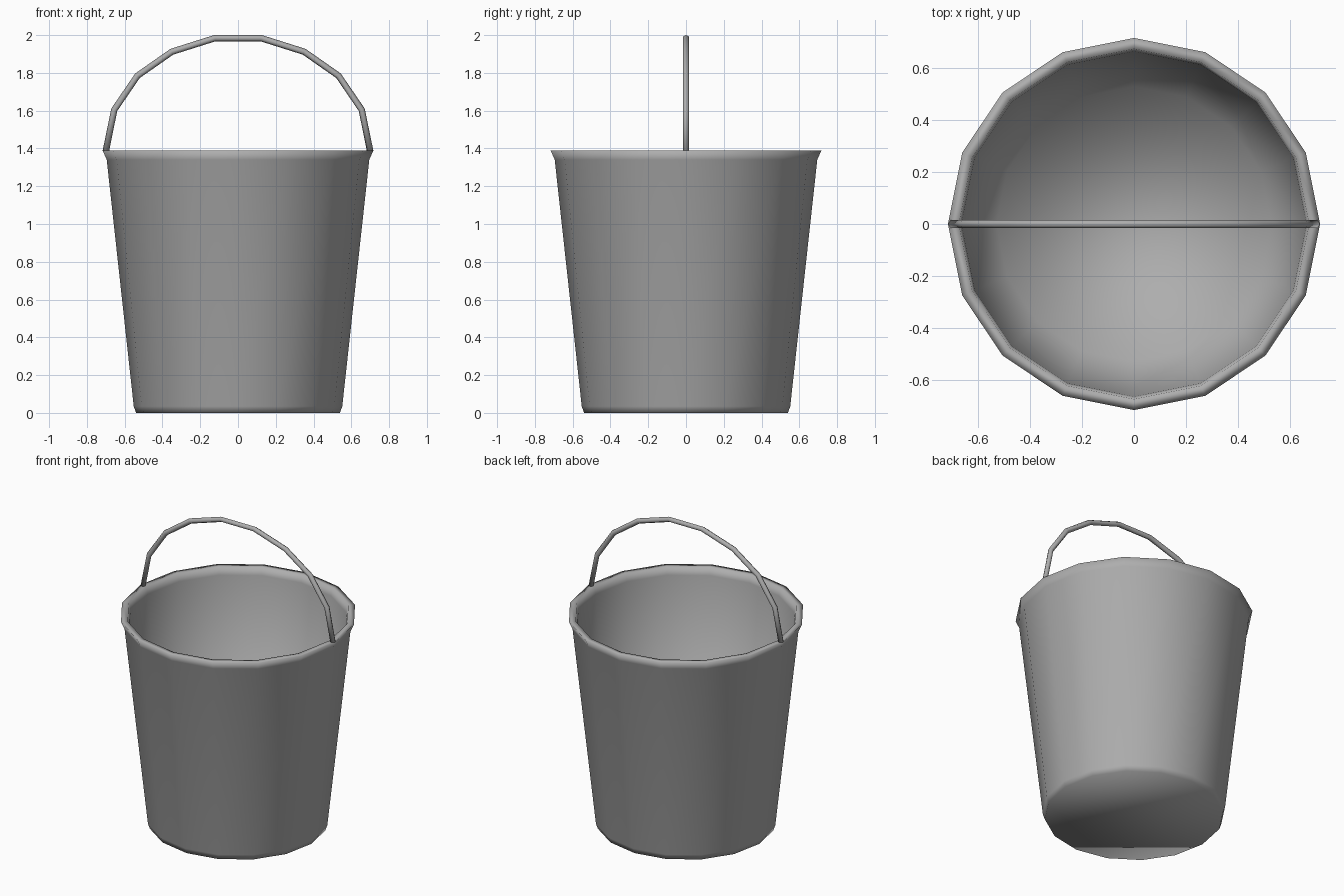
import bpy, bmesh, math
from mathutils import Vector

if "Cube" in bpy.data.objects:
    bpy.data.objects.remove(bpy.data.objects["Cube"])

metal = bpy.data.materials.new("grey metal")
metal.diffuse_color = (0.42, 0.42, 0.42, 1)
metal.use_nodes = True
metal.node_tree.nodes["Principled BSDF"].inputs["Base Color"].default_value = metal.diffuse_color


def loft(name, rings):
    """Bridge equal rings of points, close both ends, shade smooth."""
    bm = bmesh.new()
    loops = [[bm.verts.new(p) for p in ring] for ring in rings]
    n = len(loops[0])
    for a, b in zip(loops, loops[1:]):
        for i in range(n):
            j = (i + 1) % n
            bm.faces.new((a[i], a[j], b[j], b[i]))
    bm.faces.new(loops[0][::-1])
    bm.faces.new(loops[-1])
    bmesh.ops.recalc_face_normals(bm, faces=bm.faces)
    for f in bm.faces:
        f.smooth = True
    mesh = bpy.data.meshes.new(name)
    bm.to_mesh(mesh)
    bm.free()
    mesh.materials.append(metal)
    obj = bpy.data.objects.new(name, mesh)
    bpy.context.collection.objects.link(obj)
    return obj


# Pail: base, outer wall, flared rim, inner wall, inner floor (radius, height)
profile = [(0.54, 0), (0.552, 0.035), (0.695, 1.34), (0.717, 1.39),
           (0.675, 1.39), (0.665, 1.34), (0.53, 0.035)]
SIDES = 16
loft("pail", [[(r * math.cos(2 * math.pi * i / SIDES),
                r * math.sin(2 * math.pi * i / SIDES), z)
               for i in range(SIDES)] for r, z in profile])

# Handle: six-sided bar swept along an arch from rim to rim
half = [(0.70, 1.385), (0.655, 1.605), (0.532, 1.785), (0.35, 1.912), (0.122, 1.984)]
path = [Vector((x, 0, z)) for x, z in half] + [Vector((-x, 0, z)) for x, z in reversed(half)]
BAR = 0.017
rings = []
for k, p in enumerate(path):
    d_in = (p - path[max(k - 1, 0)]).normalized()
    d_out = (path[min(k + 1, len(path) - 1)] - p).normalized()
    tangent = (d_in + d_out).normalized()
    across = Vector((0, 1, 0))
    outward = across.cross(tangent)
    rings.append([p + BAR * (math.cos(a) * outward + math.sin(a) * across)
                  for a in (math.pi * i / 3 for i in range(6))])
loft("handle", rings)
